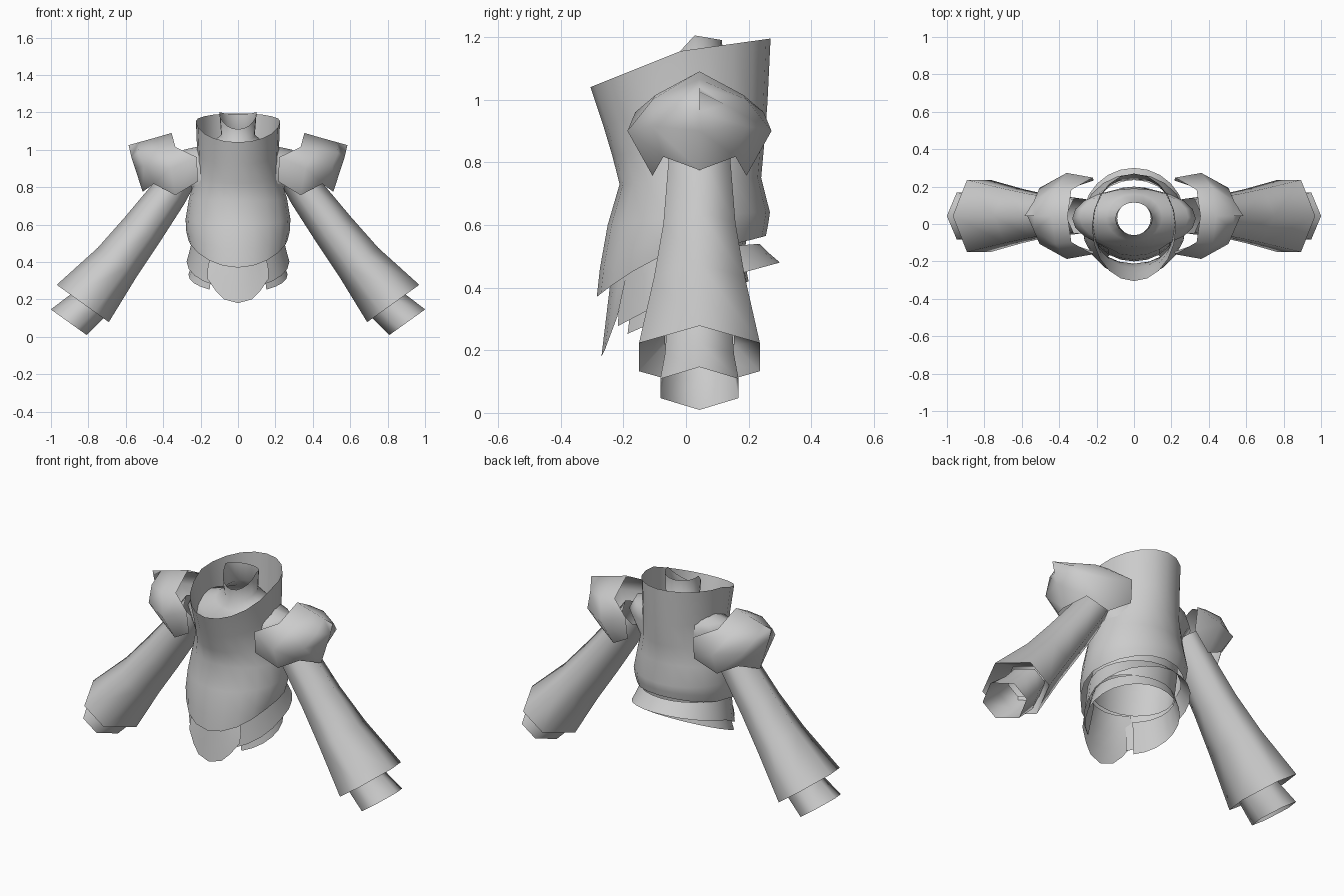
import bpy, bmesh, math

if "Cube" in bpy.data.objects:
    bpy.data.objects.remove(bpy.data.objects["Cube"])

GREY = bpy.data.materials.new("plain grey")
GREY.diffuse_color = (0.6, 0.6, 0.6, 1)
GREY.use_nodes = True
GREY.node_tree.nodes["Principled BSDF"].inputs["Base Color"].default_value = GREY.diffuse_color
CY = 0.043   # depth of the arm axis


def sheet(name, rows, closed=False, angle=60):
    """Skin a list of equal-length point rows with quads."""
    bm = bmesh.new()
    grid = [[bm.verts.new(p) for p in row] for row in rows]
    n = len(rows[0])
    for a, b in zip(grid, grid[1:]):
        for i in range(n if closed else n - 1):
            j = (i + 1) % n
            bm.faces.new((a[i], a[j], b[j], b[i]))
    bmesh.ops.remove_doubles(bm, verts=bm.verts, dist=0.0005)
    bmesh.ops.recalc_face_normals(bm, faces=bm.faces)
    me = bpy.data.meshes.new(name)
    bm.to_mesh(me)
    bm.free()
    me.materials.append(GREY)
    ob = bpy.data.objects.new(name, me)
    bpy.context.collection.objects.link(ob)
    bpy.ops.object.select_all(action='DESELECT')
    ob.select_set(True)
    bpy.context.view_layer.objects.active = ob
    bpy.ops.object.shade_smooth_by_angle(angle=math.radians(angle))
    return ob


def ring(rx, yf, yb, zf, zs, zb, power=1.0, a0=0, a1=360, n=20, full=True):
    """Body ring; angle 0 is the front, heights differ front / side / back."""
    pts = []
    for i in range(n if full else n + 1):
        a = math.radians(a0 + (a1 - a0) * i / n)
        s, c = math.sin(a), math.cos(a)
        mid = (yf + yb) / 2
        y = mid - c * (yb - yf) / 2
        w = abs(c) ** power
        z = zs + ((zf if c > 0 else zb) - zs) * w
        pts.append((rx * s, y, z))
    return pts


# Breastplate with a flaring collar and a pointed front hem
sheet("breastplate", [
    ring(.225, -.305, .27, 1.04, 1.155, 1.195),
    ring(.218, -.265, .26, .92, .98, .99),
    ring(.225, -.235, .25, .82, .86, .86),
    ring(.262, -.212, .24, .73, .74, .75),
    ring(.28, -.25, .268, .6, .63, .64),
    ring(.278, -.275, .262, .46, .57, .6, 1.5),
    ring(.265, -.285, .255, .37, .515, .565, 1.5)], True)

# Under shirt: neck, sloping shoulders, waist
sheet("under_shirt", [
    ring(.1, -.06, .115, 1.11, 1.205, 1.19),
    ring(.09, -.06, .12, 1.04, 1.08, 1.09),
    ring(.15, -.09, .16, 1.0, 1.03, 1.04),
    ring(.29, -.12, .19, .95, 1.0, .98),
    ring(.33, -.13, .19, .9, .93, .92),
    ring(.235, -.17, .2, .78, .78, .78),
    ring(.235, -.19, .2, .6, .6, .6),
    ring(.23, -.2, .18, .46, .47, .47)], True)

# Waist bands, open at the front
sheet("upper_waist_band", [
    ring(.245, -.235, .235, .47, .52, .54, 1, 28, 332, 20, False),
    ring(.258, -.24, .265, .38, .465, .51, 1, 28, 332, 20, False),
    ring(.275, -.25, .3, .26, .405, .48, 1, 28, 332, 20, False)])
sheet("lower_waist_band", [
    ring(.225, -.2, .19, .42, .45, .47, 1, 35, 325, 20, False),
    ring(.265, -.225, .2, .235, .33, .42, 1, 35, 325, 20, False)])

# Front hanging plate with a rounded tip
plate = []
for t in (0, .35, .7, 1):
    row = []
    for x, tip in ((-.165, .31), (-.12, .245), (-.075, .2), (0, .18),
                   (.075, .2), (.12, .245), (.165, .31)):
        z = .47 + (tip - .47) * t
        row.append((x * (.8 + .2 * math.sin(math.pi * t * .6)),
                    -.235 - .035 * t + 1.9 * x * x, z))
    plate.append(row)
sheet("front_hanging_plate", plate)

HEX = ((1, 0), (.45, 1), (-.45, 1), (-1, 0), (-.45, -1), (.45, -1))


def arm_ring(side, x, z, a, b):
    """Six-sided ring square to the arm, a across and b in depth."""
    return [(side * (x + .81 * a * u), CY + b * v, z + .58 * a * u) for u, v in HEX]


# Pauldron half grid: (x, depth from the ridge, z), outer tip to inner edge
PAULDRON = (
    ((.585, 0, 1.025), (.53, 0, 1.04), (.44, 0, 1.065), (.355, 0, 1.09)),
    ((.57, 0, .96), (.535, .08, .985), (.42, .15, 1.0), (.335, .14, 1.015)),
    ((.55, 0, .9), (.505, .15, .915), (.36, .23, .9), (.22, .205, .96)),
    ((.51, 0, .775), (.45, .115, .818), (.335, .15, .757), (.215, .19, .83)))

for side, label in ((1, "left"), (-1, "right")):
    # Flared sleeve whose hem turns back inside to the wrist
    sheet(label + "_sleeve", [
        arm_ring(side, x, z, a, b) for x, z, a, b in (
            (.29, .89, .09, .09), (.37, .765, .1, .1), (.51, .575, .115, .115),
            (.645, .4, .13, .145), (.83, .178, .172, .193),
            (.765, .245, .1, .11))], True, 70)
    # Wrist cuff
    sheet(label + "_cuff", [
        arm_ring(side, x, z, a, b) for x, z, a, b in (
            (.755, .235, .1, .105), (.81, .16, .11, .11), (.905, .078, .118, .125))], True, 70)
    # Shoulder guard, front and back halves joined along the ridge
    rows = []
    for row in PAULDRON:
        front = [(side * x, CY - d, z) for x, d, z in reversed(row)]
        back = [(side * x, CY + d, z) for x, d, z in row[1:]]
        rows.append(front + back)
    sheet(label + "_shoulder_guard", rows, False, 75)
